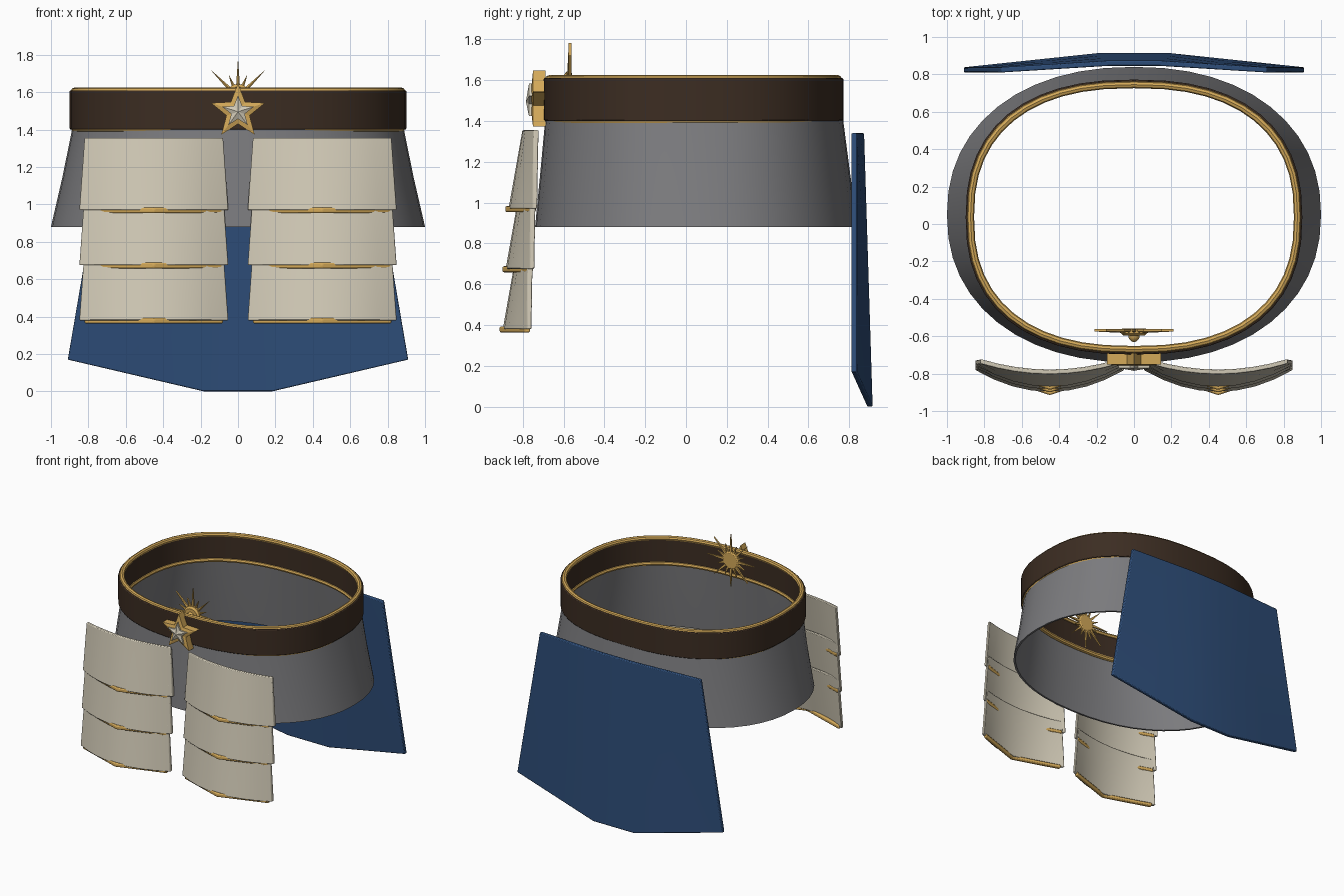
import bpy, bmesh, math
from mathutils import Vector

if "Cube" in bpy.data.objects:
    bpy.data.objects.remove(bpy.data.objects["Cube"])


def material(name, rgb):
    m = bpy.data.materials.new(name)
    m.diffuse_color = (*rgb, 1)
    m.use_nodes = True
    m.node_tree.nodes["Principled BSDF"].inputs["Base Color"].default_value = m.diffuse_color
    return m


GOLD = material("gold", (0.66, 0.40, 0.10))
BROWN = material("brown_leather", (0.045, 0.026, 0.016))
CREAM = material("cream", (0.64, 0.59, 0.47))
BLUE = material("blue_cloth", (0.027, 0.075, 0.19))
GREY = material("grey", (0.2, 0.2, 0.21))


def make(name, verts, faces, mat, bevel=0, smooth=True):
    me = bpy.data.meshes.new(name)
    me.from_pydata([tuple(v) for v in verts], [], faces)
    bm = bmesh.new()
    bm.from_mesh(me)
    bmesh.ops.recalc_face_normals(bm, faces=bm.faces)
    bm.to_mesh(me)
    bm.free()
    ob = bpy.data.objects.new(name, me)
    bpy.context.collection.objects.link(ob)
    me.materials.append(mat)
    if bevel:
        b = ob.modifiers.new("bevel", 'BEVEL')
        b.width, b.segments, b.limit_method = bevel, 2, 'ANGLE'
    if smooth:
        bpy.ops.object.select_all(action='DESELECT')
        ob.select_set(True)
        bpy.context.view_layer.objects.active = ob
        bpy.ops.object.shade_smooth_by_angle(angle=math.radians(30))
    return ob


def oval(a, b, cy, z, n, count=48):
    """Rounded oval ring of points."""
    pts = []
    for i in range(count):
        t = 2 * math.pi * i / count
        c, s = math.cos(t), math.sin(t)
        pts.append((a * math.copysign(abs(c) ** (2 / n), c),
                    cy + b * math.copysign(abs(s) ** (2 / n), s), z))
    return pts


def loft(name, rings, mat, bevel=0):
    """Skin a closed loop of rings into a hollow band."""
    n, k = len(rings[0]), len(rings)
    faces = [(r * n + i, r * n + (i + 1) % n, (r + 1) % k * n + (i + 1) % n, (r + 1) % k * n + i)
             for r in range(k) for i in range(n)]
    return make(name, [p for r in rings for p in r], faces, mat, bevel)


def panel(name, rows, t, mat, bevel=0):
    """Sheet of front points (rows of equal length), thickened by t towards +y."""
    h, w = len(rows), len(rows[0])
    front = [Vector(p) for r in rows for p in r]
    verts = front + [p + Vector((0, t, 0)) for p in front]
    o = h * w
    faces = []
    for r in range(h - 1):
        for c in range(w - 1):
            q = (r * w + c, r * w + c + 1, (r + 1) * w + c + 1, (r + 1) * w + c)
            faces += [q, tuple(i + o for i in reversed(q))]
    rim = ([c for c in range(w)] + [r * w + w - 1 for r in range(1, h)]
           + [(h - 1) * w + c for c in range(w - 2, -1, -1)]
           + [r * w for r in range(h - 2, 0, -1)])
    for a, b in zip(rim, rim[1:] + rim[:1]):
        faces.append((a, b, b + o, a + o))
    return make(name, verts, faces, mat, bevel)


def star(name, points, radii, z, y_rim, y_back, y_front, mat):
    """Star with a raised centre; radii cycle around the outline."""
    n = points * len(radii)
    rim = [(radii[i % len(radii)] * math.sin(2 * math.pi * i / n),
            radii[i % len(radii)] * math.cos(2 * math.pi * i / n)) for i in range(n)]
    verts = [(x, y_rim, z + h) for x, h in rim] + [(x, y_back, z + h) for x, h in rim]
    verts += [(0, y_front, z), (0, y_back, z)]
    faces = []
    for i in range(n):
        j = (i + 1) % n
        faces += [(i, j, 2 * n), (j + n, i + n, 2 * n + 1), (i, i + n, j + n, j)]
    return make(name, verts, faces, mat, smooth=False)


def disc(name, profile, z, mat, count=24):
    """Lathe around the y axis; profile is (radius, y), capped at both ends."""
    verts, faces = [], []
    for r, y in profile:
        verts += [(r * math.cos(2 * math.pi * i / count), y,
                   z + r * math.sin(2 * math.pi * i / count)) for i in range(count)]
    for k in range(len(profile) - 1):
        for i in range(count):
            j = (i + 1) % count
            faces.append((k * count + i, k * count + j, (k + 1) * count + j, (k + 1) * count + i))
    faces += [tuple(range(count)), tuple(range(len(verts) - count, len(verts)))]
    return make(name, verts, faces, mat)


# Belt band
loft("belt", [oval(0.90, 0.735, 0.037, 1.40, 2.4), oval(0.90, 0.735, 0.037, 1.61, 2.4),
              oval(0.866, 0.70, 0.037, 1.61, 2.4), oval(0.866, 0.70, 0.037, 1.40, 2.4)],
     BROWN, 0.006)

# Gold piping along both belt edges
for label, z in (("upper", 1.607), ("lower", 1.404)):
    rings = []
    for k in range(8):
        t = 2 * math.pi * k / 8
        d = 0.019 * math.cos(t)
        rings.append(oval(0.874 + d, 0.708 + d, 0.037, z + 0.018 * math.sin(t), 2.4))
    loft(label + "_belt_trim", rings, GOLD)

# Flared skirt
loft("skirt", [oval(0.885, 0.73, 0.04, 1.41, 2.35), oval(0.94, 0.76, 0.045, 1.14, 2.25),
               oval(1.0, 0.79, 0.05, 0.88, 2.2), oval(0.985, 0.775, 0.05, 0.88, 2.2),
               oval(0.925, 0.745, 0.045, 1.14, 2.25), oval(0.87, 0.715, 0.04, 1.41, 2.35)], GREY)

# Back cloth panel: wide folds, pointed hem
rows = []
for v in (0, 0.33, 0.66, 1):
    row = []
    for u in (-1, -0.6, -0.2, 0.2, 0.6, 1):
        drop = 1.34 if abs(u) <= 0.2 else 1.34 - 0.17 * (abs(u) - 0.2) / 0.8
        mid = 0.845 + 0.042 * v
        row.append((u * (0.71 + 0.2 * v), mid + (0.81 - mid) * max(0, abs(u) - 0.2) / 0.8,
                    1.34 - drop * v))
    rows.append(row)
panel("back_cloth", rows, 0.028, BLUE, 0.006)

# Hip plates: three overlapping bowed plates per side, each with a gold lower edge
for side, sx in (("left", -1), ("right", 1)):
    cx = 0.45 * sx
    for k in range(3):
        zt, ye = 1.355 - 0.295 * k, -0.747 - 0.014 * k
        rows = []
        for v in (0, 0.5, 1):
            bow, half = 0.055 + 0.062 * v, 0.37 + 0.028 * v
            rows.append([(cx + half * u / 4, ye - 0.006 * v - bow * (1 - (u / 4) ** 2),
                          zt - 0.385 * v) for u in range(-4, 5)])
        panel(f"{side}_hip_plate_{k + 1}", rows, 0.025, CREAM, 0.005)
        zb, yb = zt - 0.387, ye - 0.017
        line = [(cx - 0.37, yb), (cx, yb - 0.123), (cx + 0.37, yb)]
        panel(f"{side}_plate_trim_{k + 1}",
              [[(x, y, zb + 0.015) for x, y in line], [(x, y, zb - 0.015) for x, y in line]],
              0.03, GOLD, 0.008)

# Star buckle on the belt front
star("buckle_star", 5, (0.152, 0.065), 1.495, -0.75, -0.69, -0.765, GOLD)
star("buckle_inlay", 5, (0.088, 0.038), 1.495, -0.77, -0.74, -0.785, CREAM)

# Sunburst ornament inside the front of the belt
star("sunburst_rays", 8, (0.21, 0.055, 0.13, 0.055), 1.573, -0.575, -0.562, -0.585, GOLD)
disc("sunburst_disc", [(0.06, -0.558), (0.07, -0.565), (0.07, -0.585), (0.055, -0.597)], 1.573, GOLD)
disc("sunburst_boss", [(0.03, -0.59), (0.03, -0.605), (0.022, -0.62), (0.008, -0.63)], 1.573, GOLD)
